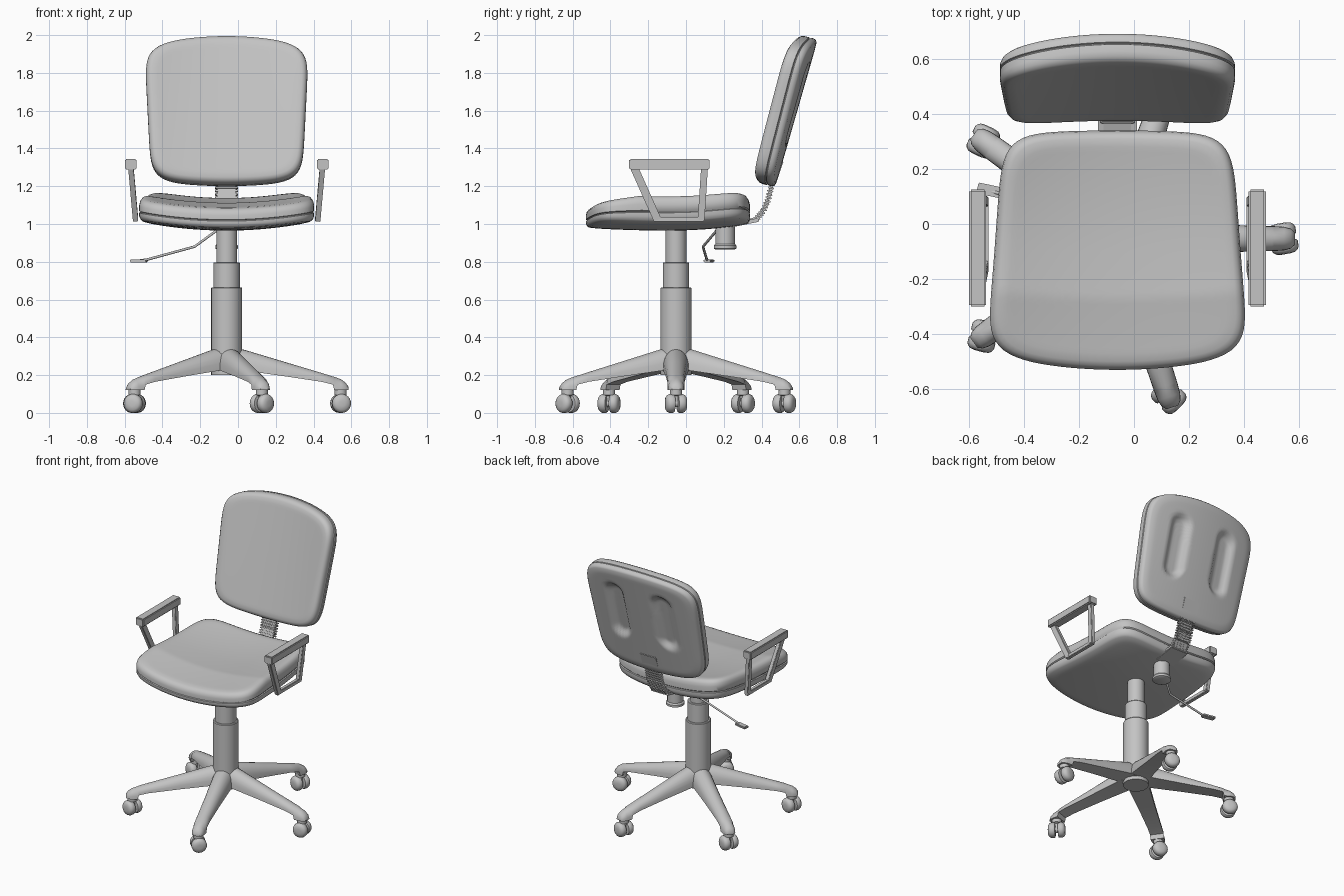
import bpy, bmesh, math
from math import cos, sin, pi, radians
from mathutils import Vector, Matrix

if "Cube" in bpy.data.objects:
    bpy.data.objects.remove(bpy.data.objects["Cube"], do_unlink=True)

grey = bpy.data.materials.new("plain_grey")
grey.use_nodes = True
GREY = (0.55, 0.55, 0.55, 1)
grey.diffuse_color = GREY
grey.node_tree.nodes["Principled BSDF"].inputs["Base Color"].default_value = GREY

CX, CY = -0.06, -0.053          # column axis


def finish(name, bm, angle=35):
    """Turn a bmesh into a smooth-shaded grey object."""
    bmesh.ops.recalc_face_normals(bm, faces=bm.faces)
    mesh = bpy.data.meshes.new(name)
    bm.to_mesh(mesh)
    bm.free()
    for p in mesh.polygons:
        p.use_smooth = True
    mesh.set_sharp_from_angle(angle=radians(angle))
    mesh.materials.append(grey)
    ob = bpy.data.objects.new(name, mesh)
    bpy.context.collection.objects.link(ob)
    return ob


def loft(name, sections, angle=35, matrix=None):
    """Skin closed cross-sections of equal length and cap both ends."""
    bm = bmesh.new()
    rings = [[bm.verts.new(p) for p in s] for s in sections]
    n = len(rings[0])
    for a, b in zip(rings, rings[1:]):
        for i in range(n):
            j = (i + 1) % n
            bm.faces.new((a[i], a[j], b[j], b[i]))
    bm.faces.new(rings[0])
    bm.faces.new(rings[-1])
    if matrix:
        bm.transform(matrix)
    return finish(name, bm, angle)


def lathe(name, profile, matrix, n=32):
    """Revolve (radius, height) points around the local z axis."""
    return loft(name, [[(r * cos(2 * pi * i / n), r * sin(2 * pi * i / n), h)
                        for i in range(n)] for r, h in profile], matrix=matrix)


def box(name, matrix, size, bevel=0.0):
    bm = bmesh.new()
    bmesh.ops.create_cube(bm, size=1)
    bm.transform(Matrix.Diagonal((*size, 1)))
    if bevel:
        bmesh.ops.bevel(bm, geom=bm.edges[:], offset=bevel, segments=2, affect='EDGES')
    bm.transform(matrix)
    return finish(name, bm)


def bar(name, a, b, width, depth):
    """Box between two points; width runs along x."""
    a, b = Vector(a), Vector(b)
    d = (b - a).normalized()
    side = Vector((1, 0, 0))
    side = (side - d * side.dot(d)).normalized()
    rot = Matrix((side, d.cross(side), d)).transposed().to_4x4()
    return box(name, Matrix.Translation((a + b) / 2) @ rot,
               (width, depth, (b - a).length), 0.003)


# Upholstered pads: rounded-square rings from the soft face round to the shell
def square_ring(per_side=28, power=7):
    pts = []
    for q in range(4):
        for i in range(per_side):
            a, b = 1, 2 * i / per_side - 1
            k = (1 + abs(b) ** power) ** (-1 / power)
            for _ in range(q):
                a, b = -b, a
            pts.append((a * k, b * k))
    return pts


INNER = [0.02] + [i / 22 for i in range(1, 20)]
EDGE = [(.93, .02), (.965, .08), (.99, .2), (1, .36), (1, .58), (.985, .61),
        (.985, .63), (1, .66), (1, .8), (.985, .92), (.96, .98)]
RINGS = [(k, 0) for k in INNER] + EDGE + [(k, 1) for k in reversed(INNER)]


def pad(name, place):
    return loft(name, [[place(u * k, v * k, h) for u, v in square_ring()]
                       for k, h in RINGS], 50)


def seat_point(u, v, h):
    front, rear = max(0, -v), max(0, v)
    thick = 0.145 - 0.07 * max(0, front - 0.4)
    x = CX + u * (0.447 - 0.03 * v)
    y = -0.095 + 0.435 * v + 0.06 * u * u * front - 0.015 * u * u * rear
    z = 0.965 + 0.045 * u * u + 0.035 * rear ** 2 + 0.015 * front ** 2 + thick * (1 - h)
    return x, y, z


def back_point(u, v, h):
    s = (v + 1) / 2
    x = u * (0.4 + 0.036 * s)
    depth = 0.108 * h
    if h == 1:                  # pair of long recesses in the shell
        along = max(0, abs(s - 0.57) - 0.18) * 0.8
        t = min(1, max(0, (0.085 - math.hypot(abs(x) - 0.185, along)) / 0.05))
        depth -= 0.03 * t * t * (3 - 2 * t)
    y = 0.365 + 0.225 * s + depth - u * u * (0.02 + 0.045 * s)
    z = 1.222 + 0.782 * s - 0.055 * u * u * s + 0.03 * u * u * (1 - s) - 0.25 * depth
    return CX + x, y, z


pad("seat", seat_point)
pad("backrest", back_point)

# Gas column and tilt knob
axis = Matrix.Translation((CX, CY, 0))
lathe("column_sleeve", [(.082, .2), (.082, .66), (.078, .665)], axis)
lathe("column_middle", [(.07, .6), (.07, .793), (.067, .797)], axis)
lathe("column_top", [(.055, .75), (.055, .99)], axis)
lathe("tilt_knob", [(.05, .865), (.06, .87), (.06, .885), (.052, .895), (.052, 1.0)],
      Matrix.Translation((CX, 0.207, 0)))

# Five-armed base with twin-wheel casters
LEG = [(0, .07, .345, .22), (.09, .068, .335, .225), (.3, .055, .272, .195),
       (.5, .046, .212, .165), (.562, .045, .193, .15), (.57, .045, .191, .12),
       (.605, .043, .178, .12), (.63, .036, .16, .12), (.645, .022, .138, .12)]
WHEEL = [(.03, .008), (.046, .01), (.05, .016), (.05, .036), (.045, .046),
         (.035, .054), (.015, .057)]
sections = [[(r, w * cos(pi * i / 12), low + (top - low) * sin(pi * i / 12) ** .8)
             for i in range(13)] for r, w, top, low in LEG]
for i, swivel in enumerate((100, 70, 65, 75, 135)):
    turn = Matrix.Rotation(radians(72 * i), 4, 'Z')
    loft(f"base_leg_{i + 1}", sections, 40, axis @ turn)
    spot = axis @ turn @ Vector((0.603, 0, 0))
    at = Matrix.Translation(spot)
    lathe(f"caster_stem_{i + 1}", [(.018, .05), (.018, .09), (.032, .095), (.032, .125)],
          at, 20)
    roll = (Matrix.Translation(spot + Vector((0, 0, .05)))
            @ Matrix.Rotation(radians(swivel), 4, 'Z') @ Matrix.Rotation(pi / 2, 4, 'Y'))
    lathe(f"caster_axle_{i + 1}", [(.02, -.02), (.02, .02)], roll, 16)
    for side, flip in (("a", 1), ("b", -1)):
        lathe(f"caster_wheel_{i + 1}{side}", WHEEL,
              roll @ Matrix.Diagonal((1, 1, flip, 1)), 24)

# Armrests: slanted open frames
for name, m in (("left", 1), ("right", -1)):
    top, low = CX + m * 0.507, CX + m * 0.482
    box(f"{name}_armrest", Matrix.Translation((CX + m * 0.508, -0.088, 1.317)),
        (.062, .425, .056), .006)
    bar(f"{name}_arm_front_post", (top, -.275, 1.3), (low, -.15, 1.02), .028, .042)
    bar(f"{name}_arm_rear_post", (top, .098, 1.3), (low, .08, 1.02), .028, .036)
    bar(f"{name}_arm_foot", (low, -.165, 1.025), (low, .095, 1.025), .026, .026)

# Backrest support: ribbed strap between two plates
path = [Vector((CX, y, z)) for y, z in
        ((.33, 1.015), (.375, 1.03), (.41, 1.07), (.435, 1.13), (.452, 1.2), (.475, 1.27))]
for i, (a, b) in enumerate(zip(path, path[1:])):
    bar(f"support_strap_{i + 1}", a, b, .1, .018)
    if 0 < i:
        for k in range(4):
            p, d = a.lerp(b, (k + .5) / 4), (b - a).normalized() * .005
            bar(f"support_rib_{i}_{k + 1}", p - d, p + d, .122, .034)
bar("support_lower_plate", (CX, .24, .992), (CX, .385, 1.022), .14, .02)
bar("support_upper_plate", (CX, .46, 1.215), (CX, .502, 1.335), .13, .03)

# Height lever
curve = bpy.data.curves.new("height_lever", 'CURVE')
curve.dimensions = '3D'
curve.bevel_depth = 0.007
curve.bevel_resolution = 2
curve.use_fill_caps = True
points = [(-.1, .17, .975), (-.23, .09, .88), (-.48, .11, .812), (-.53, .12, .805)]
spline = curve.splines.new('POLY')
spline.points.add(len(points) - 1)
for sp, co in zip(spline.points, points):
    sp.co = (*co, 1)
curve.materials.append(grey)
bpy.context.collection.objects.link(bpy.data.objects.new("height_lever", curve))
box("lever_handle", Matrix.Translation((-.525, .122, .805))
    @ Matrix.Rotation(radians(-12), 4, 'Z'), (.09, .04, .016), .004)
